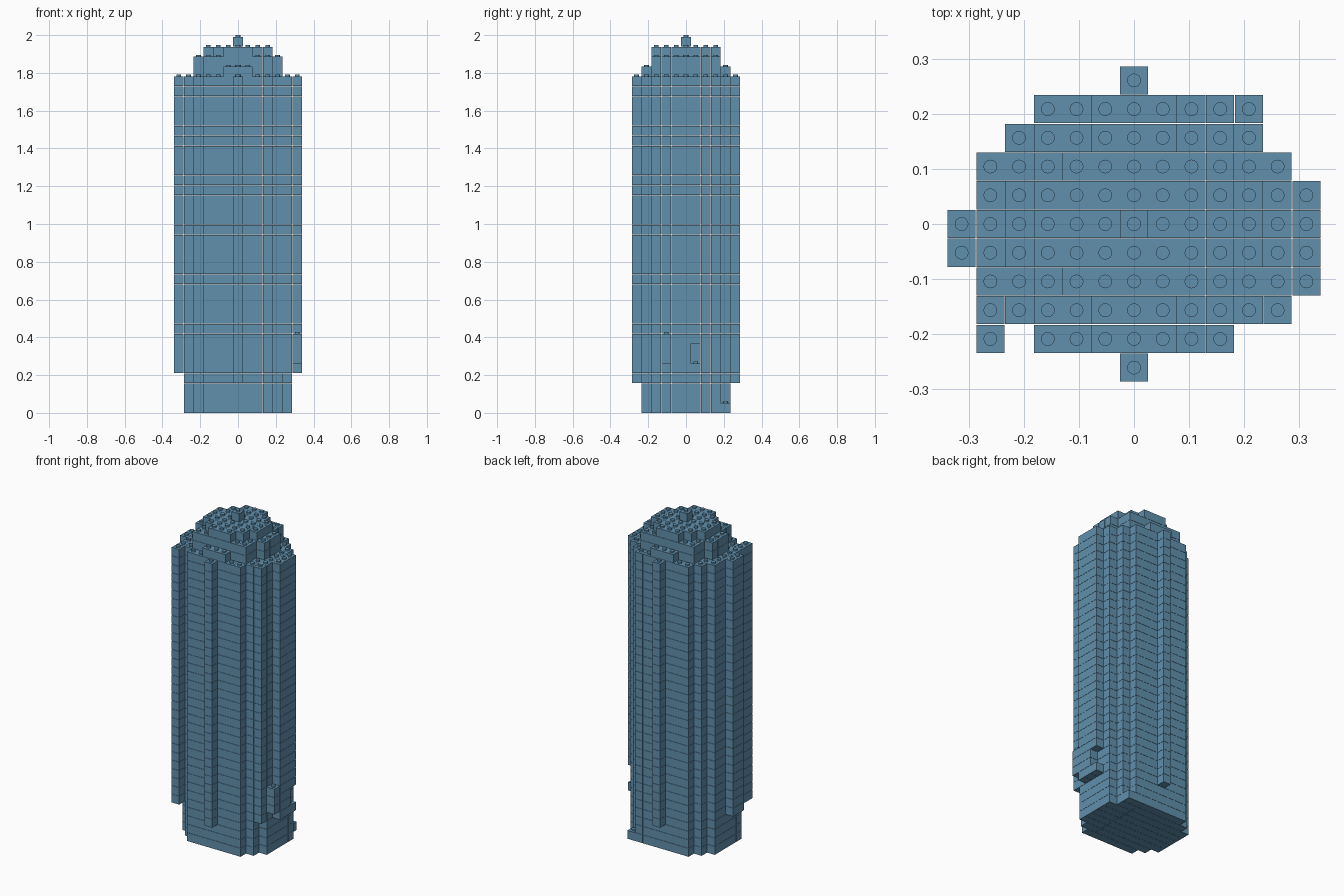
import bpy, bmesh
from mathutils import Matrix, Vector

old = bpy.data.objects.get("Cube")
if old:
    bpy.data.objects.remove(old, do_unlink=True)

U, H = 0.0523, 0.0524            # stud pitch and brick height
GAP = 0.0006                     # seam around each brick
STUD_R, STUD_H = 0.0125, 0.0088

blue = bpy.data.materials.new("steel_blue")
blue.use_nodes = True
colour = (0.12, 0.28, 0.42, 1)
blue.diffuse_color = colour
blue.node_tree.nodes["Principled BSDF"].inputs["Base Color"].default_value = colour

parts = {}                       # part name -> set of brick cells (i, j, k)


def fill(name, cols, rows, layers):
    cells = parts.setdefault(name, set())
    cells.update((i, j, k) for i in cols for j in rows for k in layers)


def span(a, b):
    return range(a, b + 1)


def plan(name, half_widths, layers):
    """Symmetric stepped floor plan; half_widths[n] is the reach of rows +n and -n."""
    for n, w in enumerate(half_widths):
        fill(name, span(-w, w), {n, -n}, layers)


# Stepped plan shared by the base and the shaft
TOWER = (5, 5, 5, 4, 3)
plan("base", TOWER, span(0, 2))
plan("shaft", TOWER, span(3, 33))

# Vertical ribs on the four sides and the corner columns
fill("front_rib", [0], [-5], span(3, 33))
fill("back_rib", [0], [5], span(3, 33))
fill("right_rib", [-6], [-1, 0], span(4, 33))
fill("left_rib", [6], [-1, 0], span(4, 33))
fill("left_rib", [6], [1], span(7, 33))
fill("right_front_column", [-5], [-4, -3], span(4, 33))
fill("left_front_column", [5], [-3], span(4, 33))

# Loose bricks low on the left side
fill("left_ledge", [6], [1], [4])
fill("left_block", [6], [-2], span(5, 7))
fill("foot_brick", [4], [4], [0])

# Crown steps and tip
plan("crown_lower", (4, 4, 3, 3, 1), [34])
plan("crown_middle", (4, 4, 3, 3), [35])
plan("crown_upper", (3, 3, 2, 1), [36])
fill("tip", [0], [0], [37])

occupied = set().union(*parts.values())


def add_brick(bm, i0, i1, j, k):
    size = Vector(((i1 - i0 + 1) * U - 2 * GAP, U - 2 * GAP, H - 2 * GAP))
    centre = Vector(((i0 + i1) / 2 * U, j * U, (k + 0.5) * H))
    bmesh.ops.create_cube(bm, size=1, matrix=Matrix.LocRotScale(centre, None, size))


def add_stud(bm, i, j, k):
    bmesh.ops.create_cone(
        bm, cap_ends=True, segments=16, radius1=STUD_R, radius2=STUD_R,
        depth=STUD_H + GAP,
        matrix=Matrix.Translation((i * U, j * U, (k + 1) * H + (STUD_H - GAP) / 2)))


def build(name, cells):
    bm = bmesh.new()
    # Join neighbouring cells of a row into long bricks with a regular seam
    for i, j, k in sorted(cells):
        if (i - 1, j, k) in cells and i != 3:
            continue
        end = i
        while (end + 1, j, k) in cells and end != 2:
            end += 1
        add_brick(bm, i, end, j, k)
    # Studs wherever the top of a brick is open
    for i, j, k in cells:
        if (i, j, k + 1) not in occupied:
            add_stud(bm, i, j, k)
    mesh = bpy.data.meshes.new(name)
    bm.to_mesh(mesh)
    bm.free()
    mesh.materials.append(blue)
    obj = bpy.data.objects.new(name, mesh)
    bpy.context.collection.objects.link(obj)


for part, cells in parts.items():
    build(part, cells)
